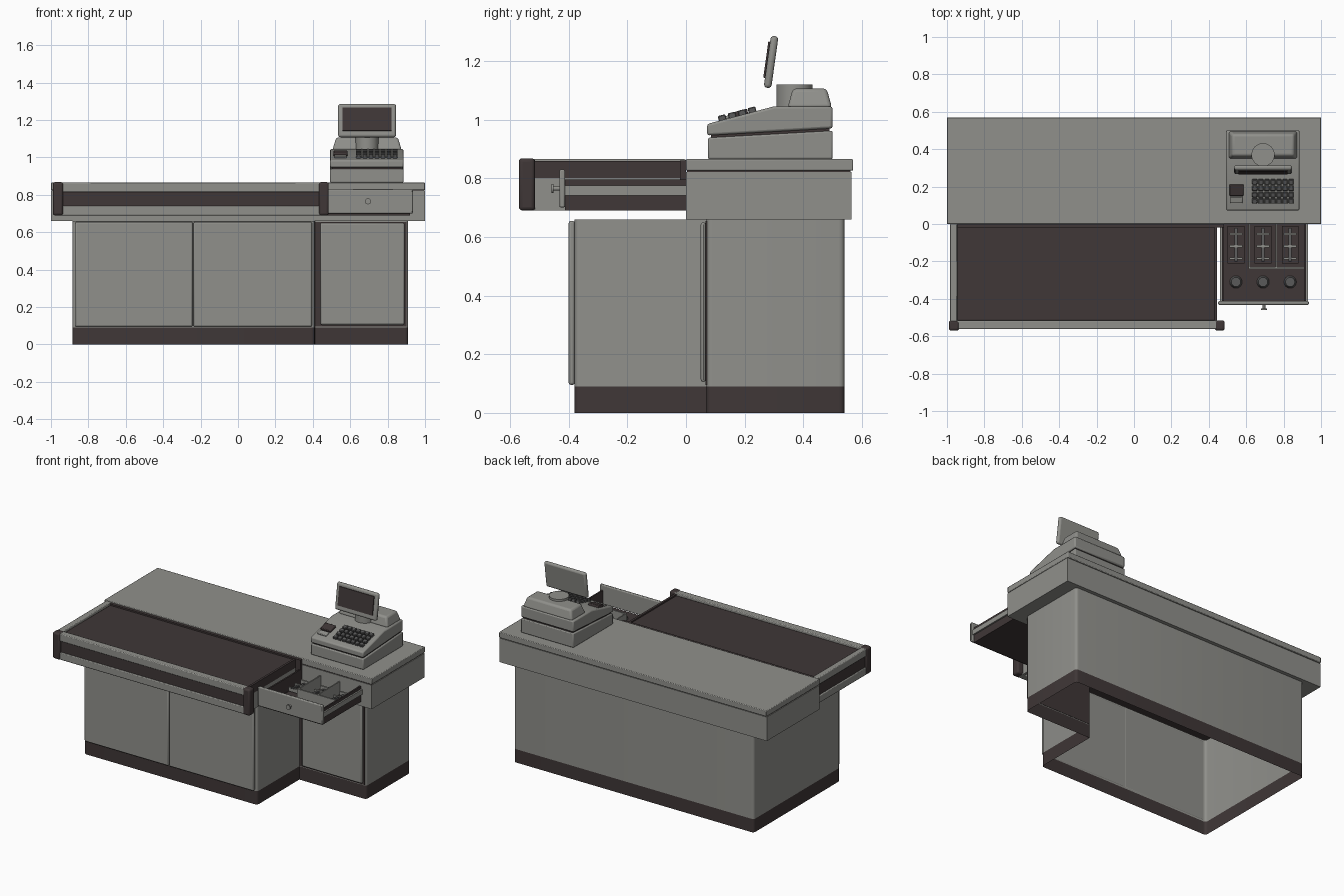
import bpy, bmesh, math
from mathutils import Vector, Matrix

if "Cube" in bpy.data.objects:
    bpy.data.objects.remove(bpy.data.objects["Cube"])


def mat(name, c):
    m = bpy.data.materials.new(name)
    m.diffuse_color = (*c, 1)
    m.use_nodes = True
    m.node_tree.nodes["Principled BSDF"].inputs["Base Color"].default_value = m.diffuse_color
    return m


GREY = mat("warm_grey", (0.28, 0.28, 0.26))
DARK = mat("dark_brown", (0.05, 0.038, 0.038))
KEY = mat("key_grey", (0.10, 0.10, 0.10))


def finish(name, bm, mats, bevel=0, seg=2):
    bmesh.ops.recalc_face_normals(bm, faces=bm.faces)
    me = bpy.data.meshes.new(name)
    bm.to_mesh(me)
    bm.free()
    for m in mats:
        me.materials.append(m)
    ob = bpy.data.objects.new(name, me)
    bpy.context.collection.objects.link(ob)
    if bevel:
        b = ob.modifiers.new("bevel", 'BEVEL')
        b.width, b.segments, b.limit_method = bevel, seg, 'ANGLE'
    bpy.context.view_layer.objects.active = ob
    ob.select_set(True)
    bpy.ops.object.shade_smooth_by_angle(angle=math.radians(35))
    ob.select_set(False)
    return ob


def box(name, x, y, z, m, bevel=0, tilt=0, seg=2):
    """Box from ranges, optionally tilted about its centre's x axis."""
    bm = bmesh.new()
    size = (x[1] - x[0], y[1] - y[0], z[1] - z[0])
    c = Vector((sum(x) / 2, sum(y) / 2, sum(z) / 2))
    M = Matrix.Translation(c) @ Matrix.Rotation(math.radians(tilt), 4, 'X') @ Matrix.Diagonal((*size, 1))
    bmesh.ops.create_cube(bm, size=1, matrix=M)
    return finish(name, bm, [m], bevel, seg)


def extrude_x(name, prof, x, m, bevel=0):
    """Extrude a y-z profile along x."""
    bm = bmesh.new()
    f = bm.faces.new([bm.verts.new((x[0], p[0], p[1])) for p in prof])
    r = bmesh.ops.extrude_face_region(bm, geom=[f])
    bmesh.ops.translate(bm, vec=(x[1] - x[0], 0, 0),
                        verts=[v for v in r['geom'] if isinstance(v, bmesh.types.BMVert)])
    return finish(name, bm, [m], bevel)


def cylinder(name, c, r1, r2, h, m, axis='Z', seg=32):
    bm = bmesh.new()
    M = Matrix.Translation(c)
    if axis == 'Y':
        M = M @ Matrix.Rotation(math.radians(90), 4, 'X')
    bmesh.ops.create_cone(bm, cap_ends=True, segments=seg, radius1=r1, radius2=r2, depth=h, matrix=M)
    return finish(name, bm, [m])


# Cabinet: open L-shaped shell with rounded corners and a dark plinth
corners = [(-0.885, -0.38), (0.41, -0.38), (0.41, 0.07), (0.91, 0.07), (0.91, 0.54), (-0.885, 0.54)]
outline = []
for i, p in enumerate(corners):
    p, a, b = Vector(p), Vector(corners[i - 1]), Vector(corners[(i + 1) % 6])
    r = 0.004 if i == 2 else 0.02
    s, e = p + (a - p).normalized() * r, p + (b - p).normalized() * r
    for k in range(5):
        t = k / 4
        outline.append(s * (1 - t) ** 2 + p * 2 * t * (1 - t) + e * t * t)
bm = bmesh.new()
rings = [[bm.verts.new((p.x, p.y, z)) for p in outline] for z in (0, 0.09, 0.66)]
n = len(outline)
for k in range(2):
    for i in range(n):
        j = (i + 1) % n
        f = bm.faces.new((rings[k][i], rings[k][j], rings[k + 1][j], rings[k + 1][i]))
        f.material_index = k
finish("cabinet_shell", bm, [DARK, GREY])

# Cabinet doors
for name, x in (("left_door", (-0.87, -0.243)), ("right_door", (-0.238, 0.395))):
    box(name, x, (-0.4, -0.379), (0.095, 0.655), GREY, 0.008)
box("side_door_gap", (0.412, 0.90), (0.066, 0.072), (0.095, 0.655), DARK)
box("side_door", (0.44, 0.89), (0.05, 0.068), (0.105, 0.65), GREY, 0.012)

# Counter: apron and slightly overhanging top
box("counter_apron", (-1, 1), (0, 0.565), (0.66, 0.822), GREY)
box("counter_groove", (-0.995, 0.995), (0.004, 0.56), (0.82, 0.828), DARK)
box("counter_top", (-1, 1), (0, 0.57), (0.826, 0.865), GREY, 0.004)
box("belt_joint", (-0.96, 0.48), (-0.02, 0), (0.70, 0.86), DARK)

# Conveyor belt with rails and bumpers
box("conveyor_belt", (-0.95, 0.437), (-0.52, -0.01), (0.70, 0.85), DARK, 0.01)
box("conveyor_end_panel", (0.43, 0.445), (-0.52, -0.02), (0.69, 0.80), GREY)
box("conveyor_end_strip", (0.43, 0.445), (-0.52, -0.02), (0.80, 0.858), DARK)
for name, z, off, m in (("top_rail", (0.815, 0.865), 0, GREY), ("rub_strip", (0.74, 0.815), 0.008, DARK),
                        ("lower_rail", (0.69, 0.74), 0, GREY)):
    bv = 0 if off else 0.005
    box("front_" + name, (-0.95, 0.45), (-0.562 + off, -0.515), z, m, bv)
    box("left_" + name, (-0.985 + off, -0.945), (-0.53, 0), z, m, bv)
for name, x in (("left_bumper", (-0.99, -0.935)), ("right_bumper", (0.433, 0.485))):
    box(name, x, (-0.57, -0.515), (0.69, 0.868), DARK, 0.012, seg=3)

# Cash drawer: front, tray, rails, dividers
box("drawer_front", (0.45, 0.935), (-0.432, -0.412), (0.70, 0.83), GREY, 0.006)
cylinder("drawer_lock_stem", (0.695, -0.442, 0.765), 0.007, 0.007, 0.03, GREY, 'Y', 16)
cylinder("drawer_lock_knob", (0.695, -0.455, 0.765), 0.016, 0.016, 0.008, GREY, 'Y', 20)
box("drawer_floor", (0.47, 0.92), (-0.412, 0), (0.69, 0.70), DARK)
for name, x, rx in (("left", (0.47, 0.48), (0.46, 0.47)), ("right", (0.91, 0.92), (0.92, 0.93))):
    box(name + "_drawer_side", x, (-0.412, 0), (0.69, 0.795), DARK)
    box(name + "_drawer_rail", rx, (-0.412, 0), (0.742, 0.775), GREY)
box("drawer_cross_divider", (0.615, 0.91), (-0.24, -0.23), (0.70, 0.785), GREY)
for i, (x, y0) in enumerate(((0.615, -0.24), (0.76, -0.23))):
    box(f"bill_divider_{i}", (x - 0.004, x + 0.004), (y0, 0), (0.70, 0.785), GREY)
for i, x in enumerate((0.545, 0.69, 0.835)):
    # Bill clip with cross bars, and a coin pile in front
    box(f"bill_clip_{i}", (x - 0.008, x + 0.008), (-0.2, -0.02), (0.735, 0.745), KEY, 0, -10)
    for k in range(3):
        y = -0.19 + 0.065 * k
        box(f"clip_bar_{i}_{k}", (x - 0.035, x + 0.035), (y, y + 0.012), (0.725, 0.75), GREY)
    box(f"bill_stack_{i}", (x - 0.045, x + 0.045), (-0.21, -0.01), (0.70, 0.712), DARK)
    cylinder(f"coin_pile_{i}", (x, -0.31, 0.71), 0.035, 0.025, 0.03, KEY, 'Z', 16)

# Cash register: lower body, dark seam, sloped upper body
RX = (0.492, 0.885)
extrude_x("register_base", [(0.075, 0.865), (0.5, 0.865), (0.5, 0.962), (0.075, 0.938)], RX, GREY, 0.006)
extrude_x("register_seam", [(0.085, 0.93), (0.49, 0.95), (0.49, 0.985), (0.085, 0.96)], (0.502, 0.875), DARK)
extrude_x("register_upper", [(0.072, 0.946), (0.5, 0.97), (0.5, 1.045), (0.3, 1.045), (0.072, 0.985)],
          RX, GREY, 0.008)


def slope(y):
    return 0.985 + (y - 0.072) * 0.263


# Keypad
for r in range(4):
    for c in range(7):
        x, y = 0.632 + c * 0.0325, 0.11 + r * 0.034
        z = slope(y + 0.013)
        box(f"key_{r}_{c}", (x, x + 0.027), (y, y + 0.027), (z - 0.005, z + 0.017), KEY, 0.003, 14.7, 1)
z = slope(0.182)
box("card_reader", (0.51, 0.585), (0.152, 0.212), (z - 0.01, z + 0.016), DARK, 0.004, 14.7)
z = slope(0.13)
box("reader_lip", (0.515, 0.58), (0.112, 0.148), (z - 0.01, z + 0.01), GREY, 0.004, 14.7)

# Printer housing: tapered box behind the screen
bm = bmesh.new()
bmesh.ops.create_cube(bm, size=1)
for v in bm.verts:
    top = v.co.z > 0
    v.co = Vector((0.69 + v.co.x * (0.33 if top else 0.37), 0.422 + v.co.y * (0.115 if top else 0.152),
                   1.106 if top else 1.04))
finish("printer_housing", bm, [GREY], 0.012, 3)

# Screen with stand and glass, leaning back
cylinder("screen_stand", (0.69, 0.37, 1.08), 0.062, 0.062, 0.08, GREY)
box("screen_frame", (0.535, 0.845), (0.277, 0.303), (1.107, 1.286), GREY, 0.012, -8, 3)
box("screen_glass", (0.56, 0.82), (0.272, 0.279), (1.142, 1.266), DARK, 0, -8)
